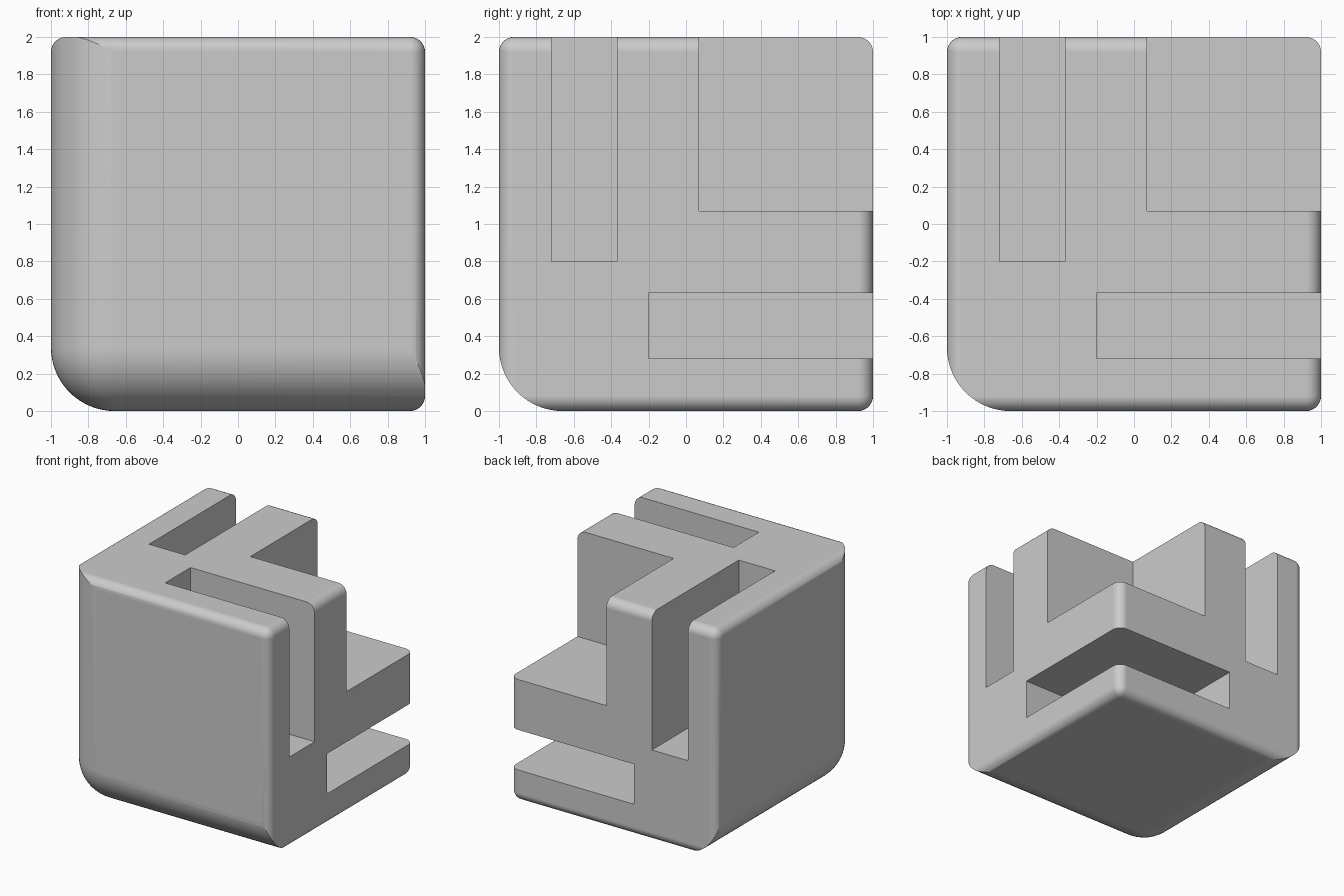
import bpy
import bmesh
import math
from mathutils import Vector

old = bpy.data.objects.get("Cube")
if old:
    bpy.data.objects.remove(old, do_unlink=True)

BIG_RADIUS, SMALL_RADIUS = 0.34, 0.08
CORNER = Vector((-1, -1, 0))      # corner where the three wide fillets meet
OUT = 2.3                         # cutters reach past the block

grey = bpy.data.materials.new("light grey")
grey.use_nodes = True
colour = (0.6, 0.6, 0.6, 1)
grey.diffuse_color = colour
grey.node_tree.nodes["Principled BSDF"].inputs["Base Color"].default_value = colour


def box(name, low, high, radius=0, segments=8, rounded=lambda e: True):
    """Box measured from the wide-fillet corner, with chosen edges rounded."""
    bm = bmesh.new()
    bmesh.ops.create_cube(bm, size=1)
    for v in bm.verts:
        v.co = CORNER + Vector([l if c < 0 else h for c, l, h in zip(v.co, low, high)])
    if radius:
        edges = [e for e in bm.edges if rounded(e)]
        bmesh.ops.bevel(bm, geom=edges, offset=radius, segments=segments,
                        profile=0.5, affect='EDGES')
    mesh = bpy.data.meshes.new(name)
    bm.to_mesh(mesh)
    bm.free()
    mesh.materials.append(grey)
    obj = bpy.data.objects.new(name, mesh)
    bpy.context.collection.objects.link(obj)
    return obj


def combine(target, tool, operation):
    """Apply a boolean and discard the tool."""
    tool.hide_render = True
    mod = target.modifiers.new("cut", 'BOOLEAN')
    mod.operation, mod.solver, mod.object = operation, 'EXACT', tool
    bpy.context.view_layer.objects.active = target
    bpy.ops.object.modifier_apply(modifier=mod.name)
    bpy.data.objects.remove(tool, do_unlink=True)


# Block with small fillets, trimmed by the three wide fillets
block = box("slotted_block", (0, 0, 0), (2, 2, 2), SMALL_RADIUS)
wide = box("wide_fillet_trim", (0, 0, 0), (OUT, OUT, OUT), BIG_RADIUS, 16,
           lambda e: any((v.co - CORNER).length < 0.01 for v in e.verts))
combine(block, wide, 'INTERSECT')

# Cubic notch in the opposite corner
combine(block, box("notch_cutter", (1.07,) * 3, (OUT,) * 3), 'DIFFERENCE')

# One slot behind each of the three outer faces
for axis in range(3):
    low, high = [0.8] * 3, [OUT] * 3
    low[axis], high[axis] = 0.28, 0.63
    combine(block, box("slot_cutter", low, high), 'DIFFERENCE')

# Smooth fillets, crisp slots
bpy.ops.object.select_all(action='DESELECT')
block.select_set(True)
bpy.context.view_layer.objects.active = block
bpy.ops.object.shade_smooth_by_angle(angle=math.radians(25))
normals = block.modifiers.new("weighted normals", 'WEIGHTED_NORMAL')
normals.keep_sharp = True
